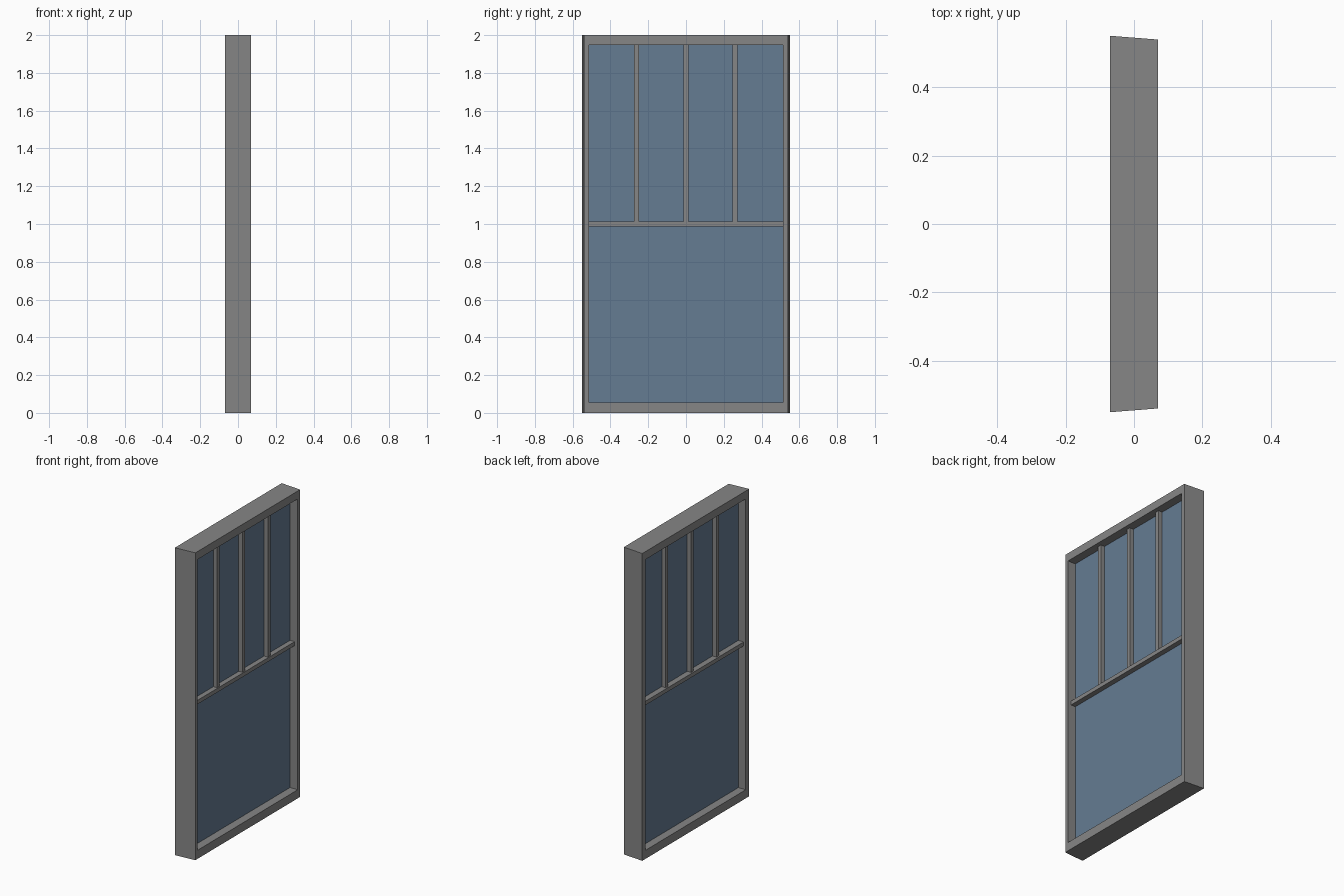
import bpy
import bmesh

if "Cube" in bpy.data.objects:
    bpy.data.objects.remove(bpy.data.objects["Cube"])

# Main dimensions
HX = 0.07                       # half depth of the frame
Y_BACK, Y_FRONT = 0.55, 0.539   # outer half widths at -x and +x (tapered sides)
Y_IN = 0.514                    # half width of the opening
Z_BOT, Z_TOP = 0.056, 1.948     # opening bottom and top
RAIL_LO, RAIL_HI = 0.988, 1.014


def material(name, rgb):
    mat = bpy.data.materials.new(name)
    mat.diffuse_color = (*rgb, 1)
    mat.use_nodes = True
    mat.node_tree.nodes["Principled BSDF"].inputs["Base Color"].default_value = mat.diffuse_color
    return mat


def finish(name, bm, mat):
    bmesh.ops.recalc_face_normals(bm, faces=bm.faces)
    mesh = bpy.data.meshes.new(name)
    bm.to_mesh(mesh)
    bm.free()
    mesh.materials.append(mat)
    obj = bpy.data.objects.new(name, mesh)
    bpy.context.collection.objects.link(obj)
    return obj


def box(name, x, y, z, mat):
    """Box from (min, max) ranges."""
    bm = bmesh.new()
    bmesh.ops.create_cube(bm, size=1)
    for v in bm.verts:
        v.co = [r[0] if c < 0 else r[1] for c, r in zip(v.co, (x, y, z))]
    return finish(name, bm, mat)


dark_grey = material("frame_grey", (0.24, 0.24, 0.24))
glass = material("glass_blue", (0.13, 0.20, 0.29))

# Window frame: four rectangular loops bridged into a closed ring
bm = bmesh.new()


def loop(x, hy, z0, z1):
    return [bm.verts.new((x, y, z)) for y, z in
            ((-hy, z0), (hy, z0), (hy, z1), (-hy, z1))]


loops = [loop(HX, Y_FRONT, 0, 2), loop(HX, Y_IN, Z_BOT, Z_TOP),
         loop(-HX, Y_IN, Z_BOT, Z_TOP), loop(-HX, Y_BACK, 0, 2)]
for i in range(4):
    a, b = loops[i], loops[(i + 1) % 4]
    for j in range(4):
        k = (j + 1) % 4
        bm.faces.new((a[j], a[k], b[k], b[j]))
finish("window_frame", bm, dark_grey)

# Glass panes
GX = (-0.017, 0.015)
box("lower_glass", GX, (-Y_IN, Y_IN), (Z_BOT, RAIL_LO), glass)
box("upper_glass", GX, (-Y_IN, Y_IN), (RAIL_HI, Z_TOP), glass)

# Horizontal middle rail
box("middle_rail", (-0.055, 0.048), (-Y_IN, Y_IN), (RAIL_LO, RAIL_HI), dark_grey)

# Vertical glazing bars in the upper half
for i, y in enumerate((-0.262, -0.001, 0.26)):
    box(f"glazing_bar_{i + 1}", (-0.045, 0.042), (y - 0.013, y + 0.013),
        (RAIL_HI, Z_TOP), dark_grey)
